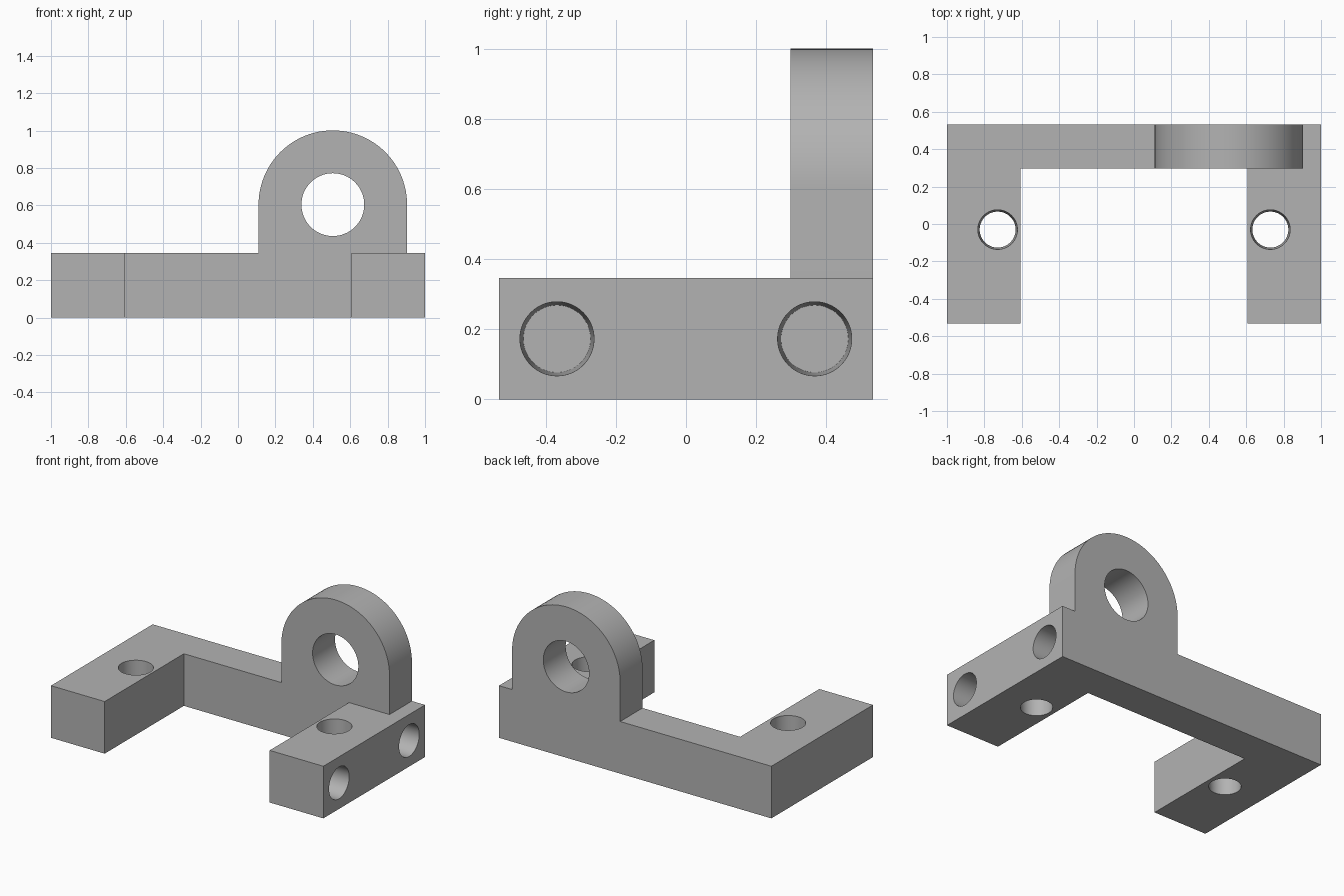
import bpy, bmesh, math
from mathutils import Matrix

if "Cube" in bpy.data.objects:
    bpy.data.objects.remove(bpy.data.objects["Cube"])

# Overall dimensions
FRONT, BACK = -0.533, 0.533
PLATE_FRONT = 0.298
HEIGHT = 0.346
ARM_INNER = 0.606
LUG_X, LUG_Z, LUG_R = 0.507, 0.604, 0.397
HOLE_TOP_R, HOLE_END_R = 0.106, 0.096

grey = bpy.data.materials.new("plain_grey")
grey.use_nodes = True
colour = (0.45, 0.45, 0.45, 1)
grey.diffuse_color = colour
grey.node_tree.nodes["Principled BSDF"].inputs["Base Color"].default_value = colour


def add_object(name, bm):
    mesh = bpy.data.meshes.new(name)
    bmesh.ops.recalc_face_normals(bm, faces=bm.faces)
    bm.to_mesh(mesh)
    bm.free()
    mesh.materials.append(grey)
    obj = bpy.data.objects.new(name, mesh)
    bpy.context.collection.objects.link(obj)
    return obj


def extrude_profile(name, points, y0, y1):
    """Extrude an (x, z) outline along y."""
    bm = bmesh.new()
    face = bm.faces.new([bm.verts.new((x, y0, z)) for x, z in points])
    grown = bmesh.ops.extrude_face_region(bm, geom=[face])["geom"]
    verts = [v for v in grown if isinstance(v, bmesh.types.BMVert)]
    bmesh.ops.translate(bm, vec=(0, y1 - y0, 0), verts=verts)
    return add_object(name, bm)


def cone(name, r1, r2, depth, matrix):
    bm = bmesh.new()
    bmesh.ops.create_cone(bm, cap_ends=True, segments=64, radius1=r1,
                          radius2=r2, depth=depth, matrix=matrix)
    return add_object(name, bm)


def combine(target, tool, operation):
    mod = target.modifiers.new(operation.title(), "BOOLEAN")
    mod.operation = operation
    mod.solver = "EXACT"
    mod.object = tool
    bpy.context.view_layer.objects.active = target
    bpy.ops.object.modifier_apply(modifier=mod.name)
    bpy.data.objects.remove(tool)


# Back plate with the round-topped lug in one outline
arc = [(LUG_X + LUG_R * math.cos(math.pi * i / 48),
        LUG_Z + LUG_R * math.sin(math.pi * i / 48)) for i in range(49)]
outline = [(-1, 0), (1, 0), (1, HEIGHT), (LUG_X + LUG_R, HEIGHT), *arc,
           (LUG_X - LUG_R, HEIGHT), (-1, HEIGHT)]
bracket = extrude_profile("bracket", outline, PLATE_FRONT, BACK)

# Two forward arms
for side in (-1, 1):
    inner, outer = side * ARM_INNER, side
    arm = extrude_profile("arm", [(inner, 0), (outer, 0), (outer, HEIGHT),
                                  (inner, HEIGHT)], FRONT, 0.42)
    combine(bracket, arm, "UNION")

# Pivot hole through the lug
pivot = Matrix.Translation((LUG_X, 0.42, LUG_Z)) @ Matrix.Rotation(math.pi / 2, 4, "X")
combine(bracket, cone("pivot_cutter", 0.168, 0.168, 0.6, pivot), "DIFFERENCE")

# Tapered vertical holes through the arms, slightly overlong
for side in (-1, 1):
    place = Matrix.Translation((side * 0.729, -0.03, HEIGHT / 2))
    combine(bracket, cone("arm_cutter", HOLE_END_R, HOLE_TOP_R, HEIGHT + 0.01, place),
            "DIFFERENCE")

# Tapered blind holes in the left side
for y in (-0.368, 0.367):
    place = Matrix.Translation((0.835, y, HEIGHT / 2)) @ Matrix.Rotation(math.pi / 2, 4, "Y")
    combine(bracket, cone("side_cutter", HOLE_END_R, HOLE_TOP_R, 0.35, place), "DIFFERENCE")

# Merge coplanar faces and shade the curves smoothly
bm = bmesh.new()
bm.from_mesh(bracket.data)
bmesh.ops.remove_doubles(bm, verts=bm.verts, dist=0.0001)
bmesh.ops.dissolve_limit(bm, angle_limit=math.radians(0.5), verts=bm.verts, edges=bm.edges)
bm.to_mesh(bracket.data)
bm.free()
bracket.select_set(True)
bpy.context.view_layer.objects.active = bracket
bpy.ops.object.shade_smooth_by_angle(angle=math.radians(30))
